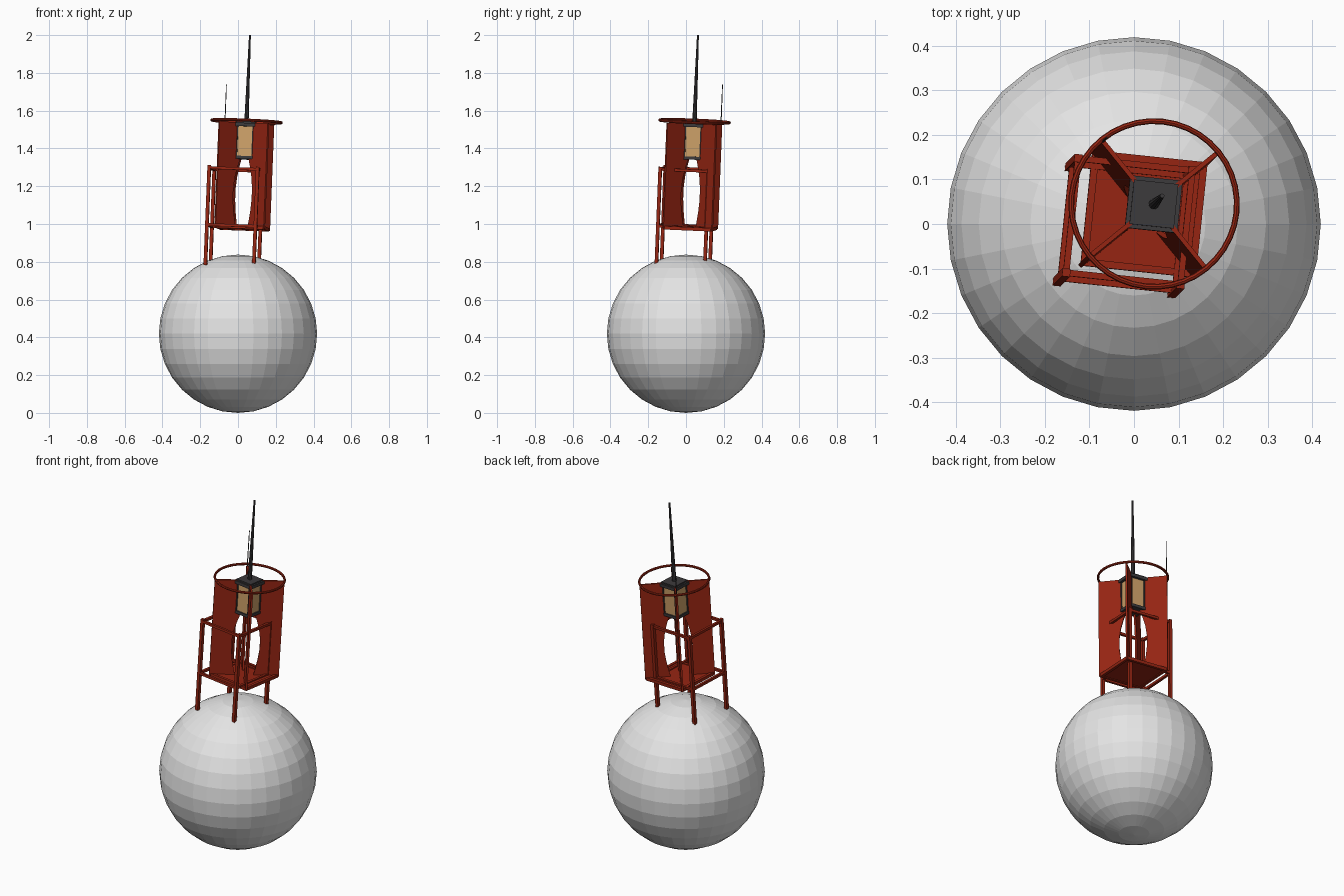
import bpy, bmesh, math
from mathutils import Matrix, Vector

if "Cube" in bpy.data.objects:
    bpy.data.objects.remove(bpy.data.objects["Cube"])

def mat(name, r, g, b):
    m = bpy.data.materials.new(name)
    m.diffuse_color = (r, g, b, 1)
    m.use_nodes = True
    m.node_tree.nodes["Principled BSDF"].inputs["Base Color"].default_value = m.diffuse_color
    return m

RED = mat("red paint", 0.30, 0.018, 0.006)
WHITE = mat("pale grey", 0.78, 0.78, 0.78)
DARK = mat("dark metal", 0.045, 0.042, 0.044)
TAN = mat("amber glass", 0.62, 0.36, 0.14)

# the whole superstructure leans towards +x +y about the float's centre
PIVOT = Vector((0, 0, 0.42))
LEAN = Vector((0, 0, 1)).rotation_difference(Vector((0.04, 0.04, 1))).to_matrix().to_4x4()
TILT = (Matrix.Translation(PIVOT) @ LEAN @ Matrix.Rotation(math.radians(-6), 4, 'Z')
        @ Matrix.Translation(-PIVOT))

def finish(name, bm, material, matrix=TILT):
    bmesh.ops.recalc_face_normals(bm, faces=bm.faces)
    me = bpy.data.meshes.new(name)
    bm.to_mesh(me)
    bm.free()
    me.materials.append(material)
    ob = bpy.data.objects.new(name, me)
    ob.matrix_world = matrix
    bpy.context.collection.objects.link(ob)
    return ob

def add_box(bm, centre, size):
    bmesh.ops.create_cube(bm, size=1, matrix=Matrix.Translation(centre) @ Matrix.Diagonal((*size, 1)))

def boxes(name, items, material):
    bm = bmesh.new()
    for centre, size in items:
        add_box(bm, centre, size)
    return finish(name, bm, material)

def rod(name, x, y, z0, z1, r0, r1, sides):
    bm = bmesh.new()
    bmesh.ops.create_cone(bm, cap_ends=True, segments=sides, radius1=r0, radius2=r1, depth=z1 - z0,
                          matrix=Matrix.Translation((x, y, (z0 + z1) / 2)))
    return finish(name, bm, DARK)

def square_rails(cx, cy, z, half, w, h):
    out = []
    for s in (-1, 1):
        out.append(((cx + s * half, cy, z), (w, 2 * half + w, h)))
        out.append(((cx, cy + s * half, z), (2 * half - w, w, h)))
    return out

# float
bm = bmesh.new()
bmesh.ops.create_uvsphere(bm, u_segments=32, v_segments=16, radius=0.419)
finish("float", bm, WHITE, Matrix.Translation((0, 0, 0.419)))

# support frame, set off to one side of the axis
FX, FY, H = -0.042, -0.034, 0.129
boxes("frame_legs", [((FX + sx * H, FY + sy * H, 1.035), (0.018, 0.018, 0.53))
                     for sx in (-1, 1) for sy in (-1, 1)], RED)
boxes("frame_top_rails", square_rails(FX, FY, 1.287, H, 0.014, 0.014), RED)
boxes("frame_lower_rails", square_rails(FX, FY, 0.985, H, 0.014, 0.014), RED)

# platform with an edge rim
boxes("platform", [((0, 0, 0.98), (0.25, 0.25, 0.010))], RED)
boxes("platform_rim", square_rails(0, 0, 0.98, 0.122, 0.016, 0.018), RED)

# four diagonal fins with a curved inner cut-out
profile = [(0.186, 0.975), (0.186, 1.536), (0.06, 1.536), (0.06, 1.35), (0.036, 1.345),
           (0.052, 1.30), (0.066, 1.25), (0.075, 1.19), (0.075, 1.13), (0.068, 1.07),
           (0.058, 1.02), (0.048, 0.975)]
bm = bmesh.new()
T = 0.005
for k in range(4):
    a = math.radians(45 + 90 * k)
    d, n = Vector((math.cos(a), math.sin(a), 0)), Vector((-math.sin(a), math.cos(a), 0))
    loops = [[bm.verts.new(d * r + n * s + Vector((0, 0, z))) for r, z in profile] for s in (-T, T)]
    bm.faces.new(loops[0])
    bm.faces.new(loops[1][::-1])
    for i in range(len(profile)):
        j = (i + 1) % len(profile)
        bm.faces.new((loops[0][i], loops[0][j], loops[1][j], loops[1][i]))
finish("fins", bm, RED)

# guard ring on top of the fins
bm = bmesh.new()
N, M = 40, 8
grid = [[bm.verts.new(((0.186 + 0.0065 * math.cos(v)) * math.cos(u),
                       (0.186 + 0.0065 * math.cos(v)) * math.sin(u),
                       1.545 + 0.0075 * math.sin(v)))
         for v in (2 * math.pi * j / M for j in range(M))]
        for u in (2 * math.pi * i / N for i in range(N))]
for i in range(N):
    for j in range(M):
        a, b = grid[i], grid[(i + 1) % N]
        bm.faces.new((a[j], b[j], b[(j + 1) % M], a[(j + 1) % M]))
finish("guard_ring", bm, RED)

# lantern
boxes("lantern_glass", [((0, 0, 1.435), (0.088, 0.088, 0.17))], TAN)
boxes("lantern_frame",
      [((sx * 0.044, sy * 0.044, 1.435), (0.012, 0.012, 0.17)) for sx in (-1, 1) for sy in (-1, 1)]
      + [((0, 0, 1.352), (0.102, 0.102, 0.016)), ((0, 0, 1.526), (0.118, 0.118, 0.018)),
         ((0, 0, 1.538), (0.10, 0.10, 0.008))], DARK)

# mast and whip aerial
rod("mast", 0, 0, 1.53, 2.0025, 0.012, 0.005, 10)
rod("whip_aerial", -0.128, 0.128, 1.40, 1.742, 0.0035, 0.002, 6)
